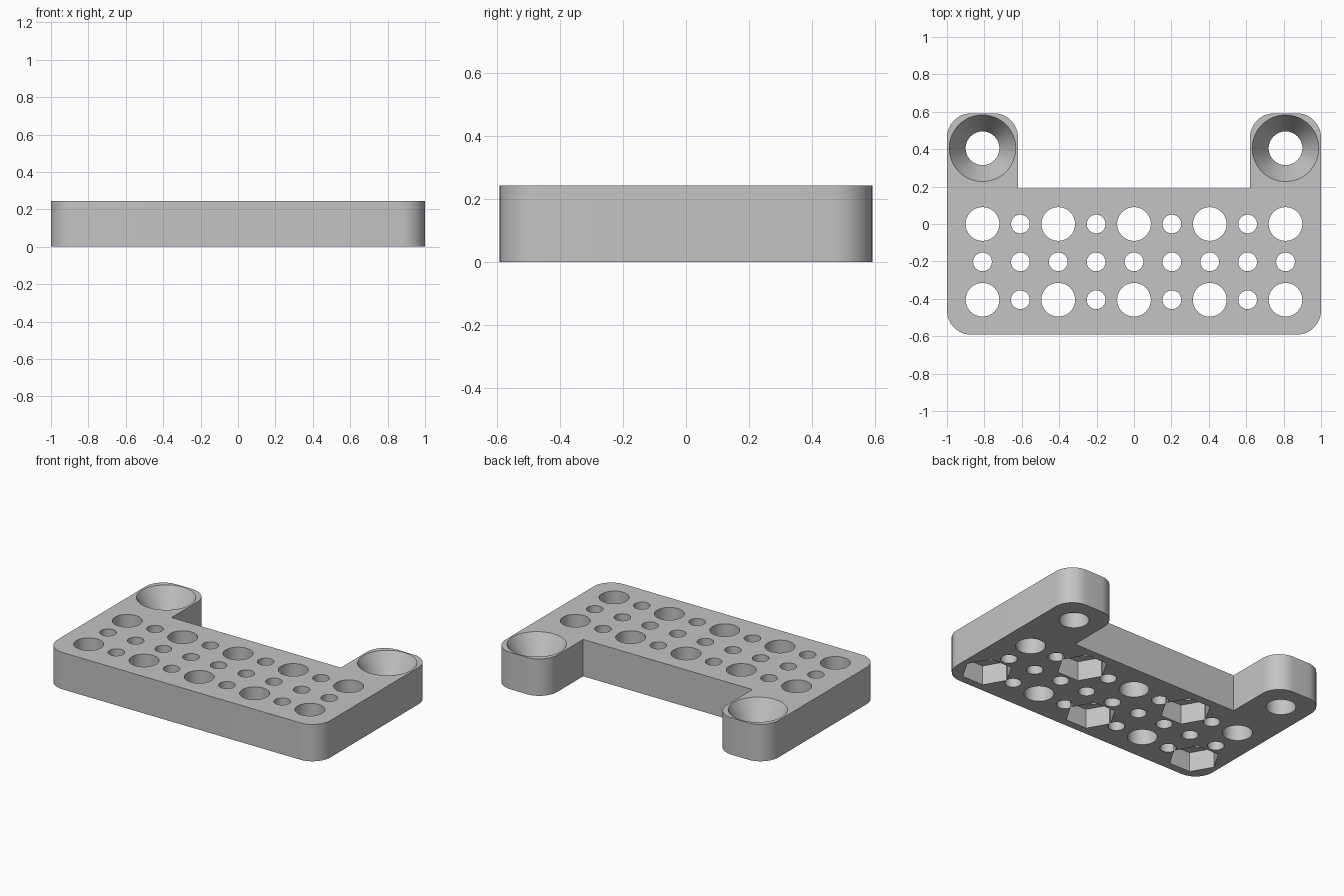
import bpy, bmesh
from math import sin, cos, pi, radians
from mathutils import Vector

cube = bpy.data.objects.get("Cube")
if cube:
    bpy.data.objects.remove(cube, do_unlink=True)

PITCH = 0.2025      # spacing of the hole grid
MARGIN = 0.19       # hole centre to edge
HEIGHT = 0.244
END = 0.592         # front and back limits
BIG, SMALL = 0.09, 0.05
CORNER = 0.13

grey = bpy.data.materials.new("plain grey")
grey.use_nodes = True
colour = (0.55, 0.55, 0.55, 1)
grey.diffuse_color = colour
grey.node_tree.nodes["Principled BSDF"].inputs["Base Color"].default_value = colour


def make_object(name, bm):
    bmesh.ops.recalc_face_normals(bm, faces=bm.faces)
    mesh = bpy.data.meshes.new(name)
    bm.to_mesh(mesh)
    bm.free()
    mesh.materials.append(grey)
    obj = bpy.data.objects.new(name, mesh)
    bpy.context.collection.objects.link(obj)
    return obj


def rounded(points, steps=12):
    """Outline with each (x, y, radius) right-angle corner rounded."""
    out = []
    for i, (x, y, r) in enumerate(points):
        p = Vector((x, y))
        if not r:
            out.append(p)
            continue
        a = (Vector(points[i - 1][:2]) - p).normalized() * r
        b = (Vector(points[(i + 1) % len(points)][:2]) - p).normalized() * r
        for k in range(steps + 1):
            t = k / steps * pi / 2
            out.append(p + a * (1 - sin(t)) + b * (1 - cos(t)))
    return out


def add_stack(bm, x, y, profile, sides):
    """Closed round or faceted solid from (radius, z) rings."""
    rings = [[bm.verts.new((x + r * cos(2 * pi * i / sides),
                            y + r * sin(2 * pi * i / sides), z))
              for i in range(sides)] for r, z in profile]
    for low, high in zip(rings, rings[1:]):
        for i in range(sides):
            j = (i + 1) % sides
            bm.faces.new((low[i], low[j], high[j], high[i]))
    bm.faces.new(rings[0][::-1])
    bm.faces.new(rings[-1])


# Plate with two rear mounting arms
arm_x = 4 * PITCH - MARGIN
half = [(1, -END, CORNER), (1, END, CORNER), (arm_x, END, CORNER), (arm_x, MARGIN, 0)]
outline = rounded(half + [(-x, y, r) for x, y, r in reversed(half)])
bm = bmesh.new()
base = bm.faces.new([bm.verts.new((p.x, p.y, 0)) for p in outline])
side = bmesh.ops.extrude_face_region(bm, geom=[base])["geom"]
bmesh.ops.translate(bm, vec=(0, 0, HEIGHT),
                    verts=[v for v in side if isinstance(v, bmesh.types.BMVert)])
plate = make_object("mounting_plate", bm)

# Grid of holes, with hexagonal nut pockets under alternate large holes
holes, pockets = bmesh.new(), bmesh.new()
for row in range(3):
    for col in range(-4, 5):
        x, y = col * PITCH, -row * PITCH
        large = row != 1 and col % 2 == 0
        add_stack(holes, x, y, [(BIG if large else SMALL, z) for z in (-0.1, 0.4)], 48)
        if large and (col // 2 + row // 2) % 2 == 1:
            add_stack(pockets, x, y, [(0.155, -0.1), (0.155, 0.13)], 6)

# Countersunk screw holes in the arms
for s in (-1, 1):
    add_stack(holes, s * 4 * PITCH, 2 * PITCH,
              [(BIG, -0.1), (BIG, 0.095), (0.178, HEIGHT), (0.178, 0.4)], 64)

# Cut the plate, then discard the cutters
cutters = [make_object("hole_cutter", holes), make_object("pocket_cutter", pockets)]
for cutter in cutters:
    cutter.hide_render = True
    mod = plate.modifiers.new(cutter.name, 'BOOLEAN')
    mod.operation = 'DIFFERENCE'
    mod.solver = 'EXACT'
    mod.object = cutter
bpy.ops.object.select_all(action='DESELECT')
plate.select_set(True)
bpy.context.view_layer.objects.active = plate
for cutter in cutters:
    bpy.ops.object.modifier_apply(modifier=cutter.name)
    bpy.data.objects.remove(cutter, do_unlink=True)
bpy.ops.object.shade_smooth_by_angle(angle=radians(25))
